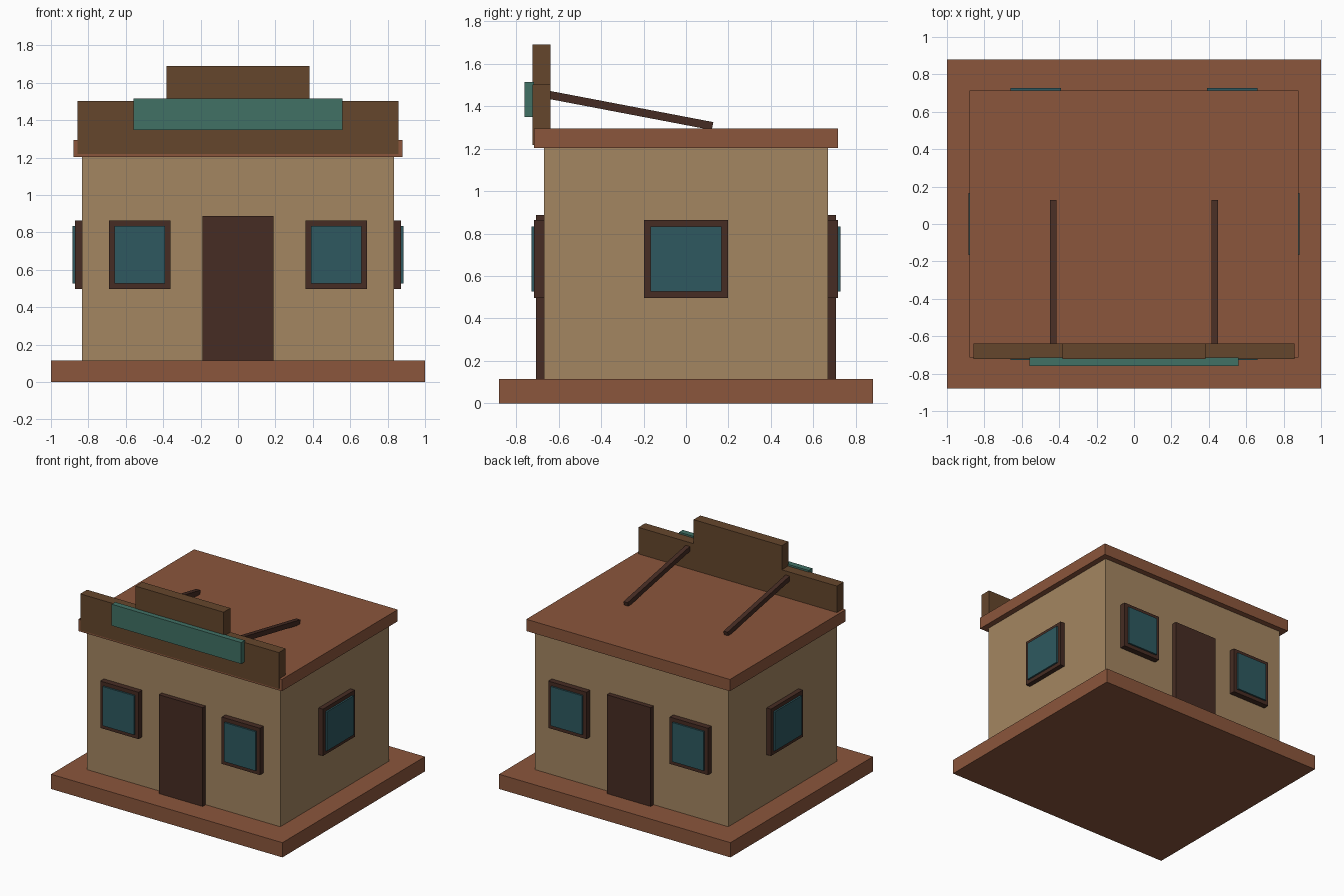
import bpy
import math

default_cube = bpy.data.objects.get("Cube")
if default_cube:
    bpy.data.objects.remove(default_cube, do_unlink=True)


def material(name, red, green, blue):
    """Make a flat material from 0-255 display values."""
    def linear(v):
        v /= 255
        return v / 12.92 if v <= 0.04045 else ((v + 0.055) / 1.055) ** 2.4
    colour = (linear(red), linear(green), linear(blue), 1)
    mat = bpy.data.materials.new(name)
    mat.use_nodes = True
    mat.diffuse_color = colour
    shader = mat.node_tree.nodes["Principled BSDF"]
    shader.inputs["Base Color"].default_value = colour
    shader.inputs["Roughness"].default_value = 0.9
    return mat


clay = material("clay_red", 139, 86, 60)
tan = material("wall_tan", 164, 134, 97)
dark = material("dark_wood", 70, 44, 35)
brown = material("facade_brown", 101, 70, 44)
glass = material("window_teal", 46, 89, 96)
green = material("sign_green", 65, 113, 101)


def box(name, xs, ys, zs, mat, tilt=0):
    """Make a box from its extents along each axis."""
    spans = (xs, ys, zs)
    bpy.ops.mesh.primitive_cube_add(size=1, location=[(a + b) / 2 for a, b in spans])
    obj = bpy.context.object
    obj.name = name
    obj.scale = [b - a for a, b in spans]
    bpy.ops.object.transform_apply(location=False, rotation=False, scale=True)
    obj.rotation_euler.x = tilt
    obj.data.materials.append(mat)
    return obj


def window(name, centre, wall, half_width, angle):
    """Make a frame and pane facing -y, then turn them onto a wall."""
    x, z = centre, 0.68
    parts = (("frame", half_width, 0.183, 0.037, dark),
             ("pane", half_width - 0.03, 0.153, 0.05, glass))
    for part, w, h, depth, mat in parts:
        obj = box(f"{name}_{part}", (x - w, x + w), (-wall - depth, -wall + 0.01),
                  (z - h, z + h), mat)
        px, py, pz = obj.location
        c, s = math.cos(angle), math.sin(angle)
        obj.location = (px * c - py * s, px * s + py * c, pz)
        obj.rotation_euler.z = angle


# Base, walls and flat roof
box("base_slab", (-1, 1), (-0.88, 0.88), (0, 0.115), clay)
box("walls", (-0.835, 0.835), (-0.67, 0.67), (0.11, 1.21), tan)
box("roof", (-0.88, 0.88), (-0.715, 0.715), (1.203, 1.295), clay)

# Doors and windows, the same on front and back
for side, angle in (("front", 0), ("back", math.pi)):
    s = -1 if side == "front" else 1
    y1, y2 = sorted((s * 0.66, s * 0.707))
    box(f"{side}_door", (-0.19, 0.19), (y1, y2), (0.11, 0.887), dark)
    for label, x in (("a", -0.525), ("b", 0.525)):
        window(f"{side}_window_{label}", x, 0.678, 0.165, angle)

# Side windows
window("left_window", 0, 0.835, 0.197, math.pi / 2)
window("right_window", 0, 0.835, 0.197, -math.pi / 2)

# Stepped false front with blank sign board
box("facade_lower", (-0.858, 0.858), (-0.722, -0.638), (1.218, 1.502), brown)
box("facade_upper", (-0.381, 0.381), (-0.722, -0.638), (1.502, 1.69), brown)
box("sign_board", (-0.56, 0.56), (-0.76, -0.715), (1.348, 1.515), green)

# Sloping braces behind the false front
slope = math.atan2(-0.145, 0.76)
for side, x in (("left", 0.432), ("right", -0.432)):
    box(f"{side}_brace", (x - 0.018, x + 0.018), (-0.665, 0.132),
        (1.362, 1.4), dark, slope)
